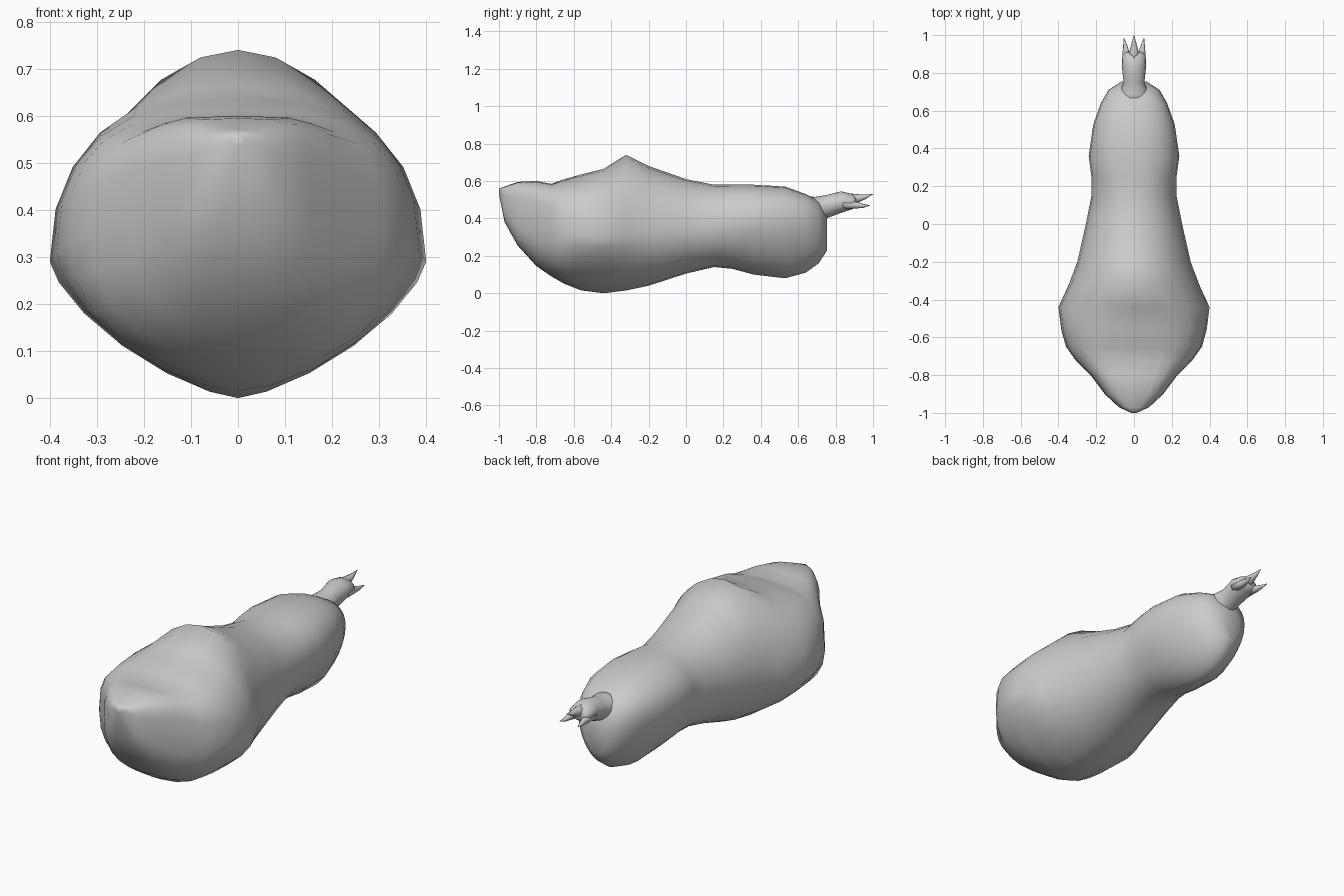
import bpy
import bmesh
from math import cos, sin, pi, copysign
from mathutils import Vector

cube = bpy.data.objects.get("Cube")
if cube:
    bpy.data.objects.remove(cube, do_unlink=True)

grey = bpy.data.materials.new("soft grey")
grey.use_nodes = True
grey.diffuse_color = (0.6, 0.6, 0.6, 1)
grey.node_tree.nodes["Principled BSDF"].inputs["Base Color"].default_value = (0.6, 0.6, 0.6, 1)
grey.node_tree.nodes["Principled BSDF"].inputs["Roughness"].default_value = 0.8


def power(value, exponent):
    """Signed power, used to make a section rounder, boxier or more pointed."""
    return copysign(abs(value) ** exponent, value)


def section(y, half_width, bottom, top, middle, top_shape=1.0, low_shape=1.0, sides=24):
    """One closed cross-section, widest at the height called middle."""
    points = []
    for i in range(sides):
        angle = 2 * pi * i / sides
        shape = top_shape if sin(angle) >= 0 else low_shape
        reach = top - middle if sin(angle) >= 0 else middle - bottom
        points.append(Vector((half_width * power(cos(angle), shape), y,
                              middle + reach * power(sin(angle), shape))))
    return points


def loft(name, rings):
    """Skin a list of equal rings, close both ends and shade smooth."""
    bm = bmesh.new()
    loops = [[bm.verts.new(point) for point in ring] for ring in rings]
    for first, second in zip(loops, loops[1:]):
        count = len(first)
        for i in range(count):
            j = (i + 1) % count
            bm.faces.new((first[i], first[j], second[j], second[i]))
    bm.faces.new(loops[0])
    bm.faces.new(loops[-1])
    bmesh.ops.remove_doubles(bm, verts=bm.verts, dist=0.0005)
    bmesh.ops.recalc_face_normals(bm, faces=bm.faces)
    mesh = bpy.data.meshes.new(name)
    bm.to_mesh(mesh)
    bm.free()
    mesh.materials.append(grey)
    mesh.shade_smooth()
    part = bpy.data.objects.new(name, mesh)
    bpy.context.collection.objects.link(part)


def spike(name, path):
    """A curved point that narrows along a path of (centre, radius) pairs."""
    rings = []
    for centre, radius in path:
        rings.append([Vector(centre) + Vector((cos(pi * i / 4), 0, sin(pi * i / 4))) * radius
                      for i in range(8)])
    loft(name, rings)


# Body: flat-topped pointed bowl at the front, humped back, narrow waist
front = [
    section(-1.0, 0.015, 0.53, 0.56, 0.545),
    section(-0.97, 0.08, 0.38, 0.57, 0.48, 0.6, 0.7),
    section(-0.9, 0.155, 0.255, 0.595, 0.42, 0.55, 0.7),
    section(-0.8, 0.23, 0.145, 0.6, 0.38, 0.55, 0.75),
    section(-0.72, 0.31, 0.09, 0.585, 0.35, 0.6, 0.85),
    section(-0.65, 0.36, 0.05, 0.61, 0.33, 0.7, 1.0),
    section(-0.56, 0.385, 0.015, 0.635, 0.31, 0.8, 1.25),
    section(-0.44, 0.4, 0, 0.665, 0.29, 0.9, 1.4),
    section(-0.32, 0.345, 0.015, 0.74, 0.3, 1.08, 1.2),
    section(-0.2, 0.3, 0.04, 0.68, 0.32, 1.0, 1.05),
    section(0, 0.255, 0.105, 0.61, 0.34),
    section(0.15, 0.225, 0.14, 0.58, 0.35),
]
# Haunches: flattened sides that lean inward towards the belly and the end
rear = [
    section(0.25, 0.225, 0.13, 0.58, 0.38, 0.9, 1.05),
    section(0.36, 0.24, 0.1, 0.58, 0.39, 0.9, 1.2),
    section(0.53, 0.215, 0.08, 0.57, 0.39, 0.85, 1.2),
    section(0.64, 0.175, 0.11, 0.53, 0.39, 0.8, 1.2),
    section(0.71, 0.135, 0.16, 0.495, 0.38, 0.85, 1.1),
    section(0.755, 0.065, 0.23, 0.41, 0.34),
]
loft("body", front + rear)

# Tail stem, flared where it sinks into the back
loft("tail_stem", [
    section(0.63, 0.1, 0.36, 0.52, 0.44),
    section(0.69, 0.08, 0.37, 0.515, 0.45),
    section(0.75, 0.055, 0.4, 0.525, 0.465),
    section(0.83, 0.064, 0.43, 0.545, 0.485),
    section(0.89, 0.06, 0.45, 0.53, 0.49),
    section(0.91, 0.045, 0.465, 0.51, 0.49),
])

# Tail tips: one raised centre point and a mirrored lower pair
spike("tail_tip_centre", [((0, 0.84, 0.505), 0.032), ((0, 0.91, 0.505), 0.025),
                          ((0, 0.96, 0.515), 0.012), ((0, 1.0, 0.53), 0.001)])
for side, label in ((1, "left"), (-1, "right")):
    spike("tail_tip_" + label, [((side * 0.035, 0.84, 0.48), 0.03),
                                ((side * 0.041, 0.9, 0.472), 0.02),
                                ((side * 0.047, 0.95, 0.467), 0.01),
                                ((side * 0.053, 0.985, 0.47), 0.001)])
